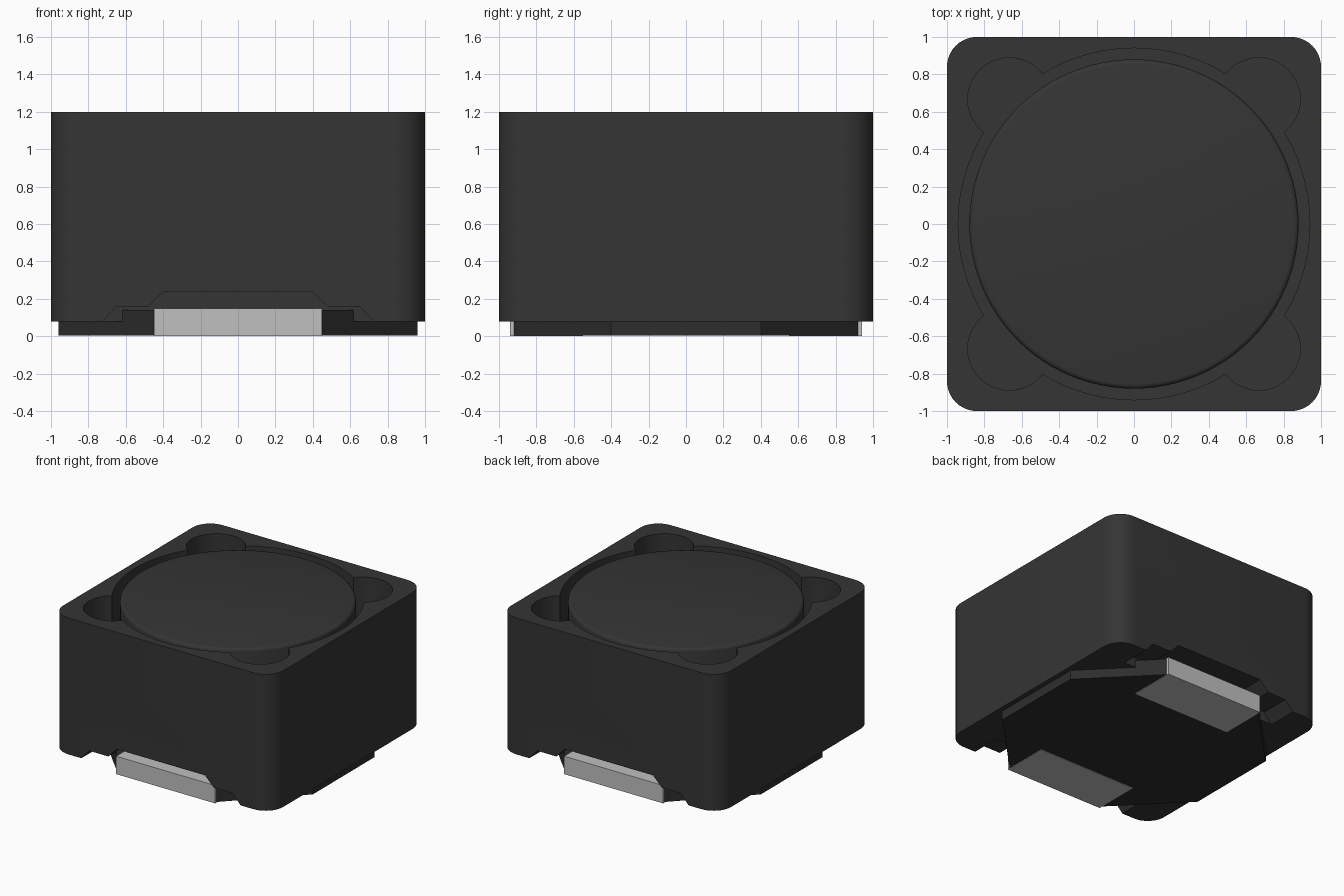
import bpy, bmesh, math
from mathutils import Matrix

if "Cube" in bpy.data.objects:
    bpy.data.objects.remove(bpy.data.objects["Cube"], do_unlink=True)


def material(name, grey):
    m = bpy.data.materials.new(name)
    m.use_nodes = True
    col = (grey, grey, grey, 1)
    m.diffuse_color = col
    bsdf = m.node_tree.nodes["Principled BSDF"]
    bsdf.inputs["Base Color"].default_value = col
    bsdf.inputs["Roughness"].default_value = 0.6
    return m


ferrite = material("dark ferrite", 0.035)
plastic = material("black plastic", 0.027)
tin = material("tinned metal", 0.53)


def prism(name, outline, low, high, mat, matrix=None):
    """Extrude a flat outline from low to high along z."""
    bm = bmesh.new()
    face = bm.faces.new([bm.verts.new((x, y, low)) for x, y in outline])
    ext = bmesh.ops.extrude_face_region(bm, geom=[face])
    verts = [v for v in ext["geom"] if isinstance(v, bmesh.types.BMVert)]
    bmesh.ops.translate(bm, verts=verts, vec=(0, 0, high - low))
    if matrix:
        bm.transform(matrix)
    bmesh.ops.recalc_face_normals(bm, faces=bm.faces)
    mesh = bpy.data.meshes.new(name)
    bm.to_mesh(mesh)
    bm.free()
    mesh.materials.append(mat)
    ob = bpy.data.objects.new(name, mesh)
    bpy.context.collection.objects.link(ob)
    return ob


def circle(cx, cy, r, n):
    return [(cx + r * math.cos(2 * math.pi * i / n), cy + r * math.sin(2 * math.pi * i / n))
            for i in range(n)]


def rounded_square(half, r, steps=10):
    pts = []
    for q, (sx, sy) in enumerate([(1, 1), (-1, 1), (-1, -1), (1, -1)]):
        for i in range(steps + 1):
            a = math.pi / 2 * (q + i / steps)
            pts.append((sx * (half - r) + r * math.cos(a), sy * (half - r) + r * math.sin(a)))
    return pts


def activate(ob):
    bpy.ops.object.select_all(action="DESELECT")
    ob.select_set(True)
    bpy.context.view_layer.objects.active = ob


def cut(target, cutter):
    cutter.hide_render = True
    mod = target.modifiers.new("cut", "BOOLEAN")
    mod.operation = "DIFFERENCE"
    mod.solver = "EXACT"
    mod.object = cutter
    activate(target)
    bpy.ops.object.modifier_apply(modifier=mod.name)
    bpy.data.objects.remove(cutter, do_unlink=True)


def smooth(ob):
    activate(ob)
    bpy.ops.object.shade_smooth_by_angle(angle=math.radians(30))


# Outer shell with rounded corners
FLOOR = 0.5
shell = prism("outer_shell", rounded_square(1.0, 0.16), 0.08, 1.2, ferrite)

# Round well with four corner lobes
cut(shell, prism("well_cutter", circle(0, 0, 0.94, 96), FLOOR, 1.4, ferrite))
for sx in (-1, 1):
    for sy in (-1, 1):
        cut(shell, prism("lobe_cutter", circle(sx * 0.667, sy * 0.667, 0.222, 40),
                         FLOOR, 1.4, ferrite))

# Stepped notches under the front and back edges
notch = [(-0.76, 0.04), (-0.65, 0.16), (-0.48, 0.16), (-0.40, 0.24),
         (0.40, 0.24), (0.48, 0.16), (0.65, 0.16), (0.76, 0.04)]
upright = Matrix.Rotation(math.pi / 2, 4, "X")
for low, high in ((0.75, 1.1), (-1.1, -0.75)):
    cut(shell, prism("notch_cutter", notch, low, high, ferrite, upright))
smooth(shell)

# Central drum core with a softened top rim
core = prism("drum_core", circle(0, 0, 0.88, 96), FLOOR - 0.02, 1.2, ferrite)
bm = bmesh.new()
bm.from_mesh(core.data)
rim = [e for e in bm.edges if all(v.co.z > 1.19 for v in e.verts)]
bmesh.ops.bevel(bm, geom=rim, offset=0.025, segments=3, profile=0.5, affect="EDGES")
bm.to_mesh(core.data)
bm.free()
smooth(core)

# Eight-sided base plate
quarter = [(0.96, 0.40), (0.45, 0.92)]
half = quarter + [(-x, y) for x, y in reversed(quarter)]
base_outline = half + [(-x, -y) for x, y in half]
prism("base_plate", base_outline, 0.004, 0.14, plastic)

# Solder terminals wrapped round the front and back of the base
for name, s in (("front_terminal", -1), ("back_terminal", 1)):
    pad = [(-0.45, s * 0.55), (0.45, s * 0.55), (0.45, s * 0.94), (-0.45, s * 0.94)]
    prism(name, pad, 0.0, 0.147, tin)
